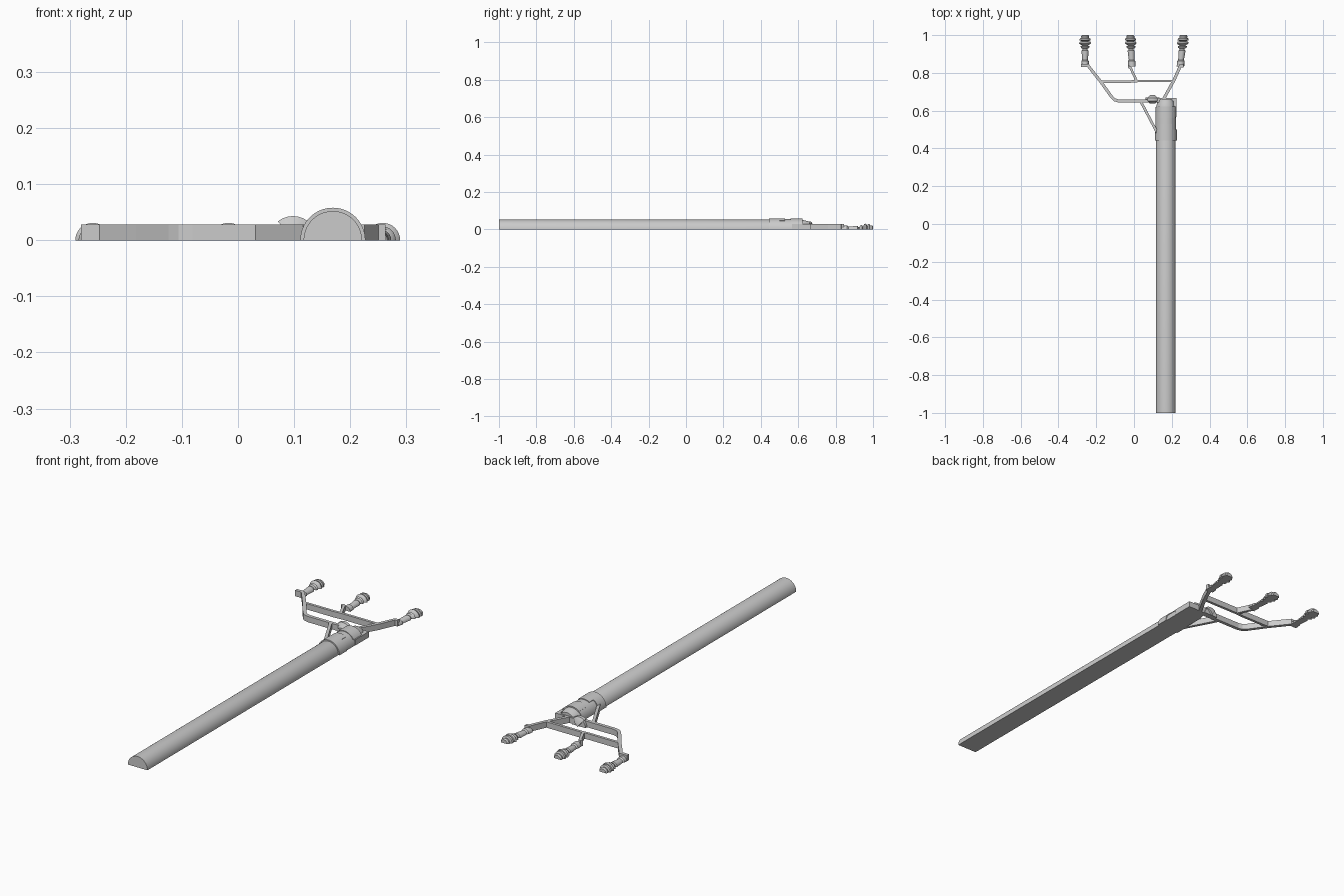
import bpy, bmesh, math
from mathutils import Vector

if "Cube" in bpy.data.objects:
    bpy.data.objects.remove(bpy.data.objects["Cube"])

H = 0.028  # height of the flat bars


def finish(bm, name, smooth):
    bmesh.ops.remove_doubles(bm, verts=bm.verts, dist=1e-5)
    bmesh.ops.recalc_face_normals(bm, faces=bm.faces)
    me = bpy.data.meshes.new(name)
    bm.to_mesh(me)
    bm.free()
    ob = bpy.data.objects.new(name, me)
    bpy.context.collection.objects.link(ob)
    if smooth:
        bpy.ops.object.select_all(action='DESELECT')
        bpy.context.view_layer.objects.active = ob
        ob.select_set(True)
        bpy.ops.object.shade_smooth_by_angle(angle=math.radians(35))
    return ob


def half_lathe(name, profile, x, lean=0.0, y0=0.0, n=24, a0=0.0, a1=math.pi):
    """Half-round solid along y with a flat underside; profile = (radius, y)."""
    bm = bmesh.new()
    rings = []
    for r, y in profile:
        cx = x + lean * (y - y0)
        rings.append([bm.verts.new((cx + r * math.cos(a0 + (a1 - a0) * i / n), y,
                                    r * math.sin(a0 + (a1 - a0) * i / n)))
                      for i in range(n + 1)])
        if a0 > 0:
            rings[-1].append(bm.verts.new((cx, y, 0)))
    for a, b in zip(rings, rings[1:]):
        for i in range(len(a)):
            j = (i + 1) % len(a)
            bm.faces.new((a[i], a[j], b[j], b[i]))
    bm.faces.new(rings[0])
    bm.faces.new(rings[-1])
    return finish(bm, name, True)


def bar(name, pts, w=0.016, h=H):
    """Flat bar following a path in plan, with mitred corners."""
    p = [Vector(q) for q in pts]
    d = [(b - a).normalized() for a, b in zip(p, p[1:])]
    bm = bmesh.new()
    rings = []
    for i, q in enumerate(p):
        a, b = d[max(i - 1, 0)], d[min(i, len(d) - 1)]
        t = (a + b).normalized()
        off = Vector((-t.y, t.x)) * (w / 2 / max(t.dot(a), 0.4))
        rings.append([bm.verts.new((*v, z)) for v, z in
                      ((q + off, 0), (q - off, 0), (q - off, h), (q + off, h))])
    for a, b in zip(rings, rings[1:]):
        for i in range(4):
            j = (i + 1) % 4
            bm.faces.new((a[i], a[j], b[j], b[i]))
    bm.faces.new(rings[0])
    bm.faces.new(rings[-1])
    return finish(bm, name, False)


# Half-round pole and the sleeve around its head
PX = 0.169
half_lathe("pole", [(0.052, -1), (0.052, 0.62), (0.047, 0.64), (0.042, 0.66)], PX, n=32)
half_lathe("lower_collar", [(0.058, 0.443), (0.058, 0.50)], PX, n=32)
half_lathe("sleeve", [(0.0545, 0.50), (0.0545, 0.62)], PX, n=32)
half_lathe("collar_tongue", [(0.058, 0.50), (0.058, 0.53)], PX, n=12, a0=1.0, a1=2.1)
half_lathe("upper_strap", [(0.0575, 0.56), (0.0575, 0.622)], PX, n=24, a0=0.5, a1=2.3)

# L-shaped clamp plate at the pole head
bar("clamp_plate", [(0.125, 0.659), (0.217, 0.659), (0.217, 0.567)], 0.016)

# Clamp bolt: wide washer and narrower nut
half_lathe("bolt_washer", [(0.036, 0.651), (0.036, 0.671)], 0.098)
half_lathe("bolt_nut", [(0.022, 0.637), (0.043, 0.652), (0.043, 0.668), (0.022, 0.682)],
           0.098, n=20, a0=0.9, a1=2.24)

# Bracket arms, with short tabs below the insulators
bar("left_arm", [(-0.28, 0.838), (-0.243, 0.838), (-0.175, 0.752), (-0.118, 0.672),
                 (-0.102, 0.657), (-0.08, 0.651), (0.15, 0.651)])
bar("right_arm", [(0.262, 0.838), (0.245, 0.836), (0.212, 0.762), (0.153, 0.655)])
bar("cross_bar", [(-0.175, 0.754), (-0.02, 0.754), (0.02, 0.757), (0.212, 0.757)], 0.013)
bar("middle_arm", [(-0.03, 0.832), (-0.018, 0.826), (0.014, 0.757)], 0.013)
bar("lower_brace", [(0.035, 0.65), (0.122, 0.485)], 0.014)

# Ribbed insulators
profile = [(0.020, 0.835), (0.020, 0.862), (0.015, 0.868), (0.018, 0.905), (0.019, 0.918),
           (0.013, 0.921), (0.013, 0.928), (0.021, 0.932), (0.025, 0.940), (0.015, 0.946),
           (0.026, 0.951), (0.031, 0.957), (0.028, 0.965), (0.017, 0.968),
           (0.029, 0.973), (0.028, 0.982), (0.020, 0.985), (0.022, 0.994), (0.017, 1.0)]
for side, x, lean in (("left", -0.259, 0.0), ("middle", -0.017, -0.05), ("right", 0.258, 0.1)):
    half_lathe(side + "_insulator", profile, x, lean, 0.957)
